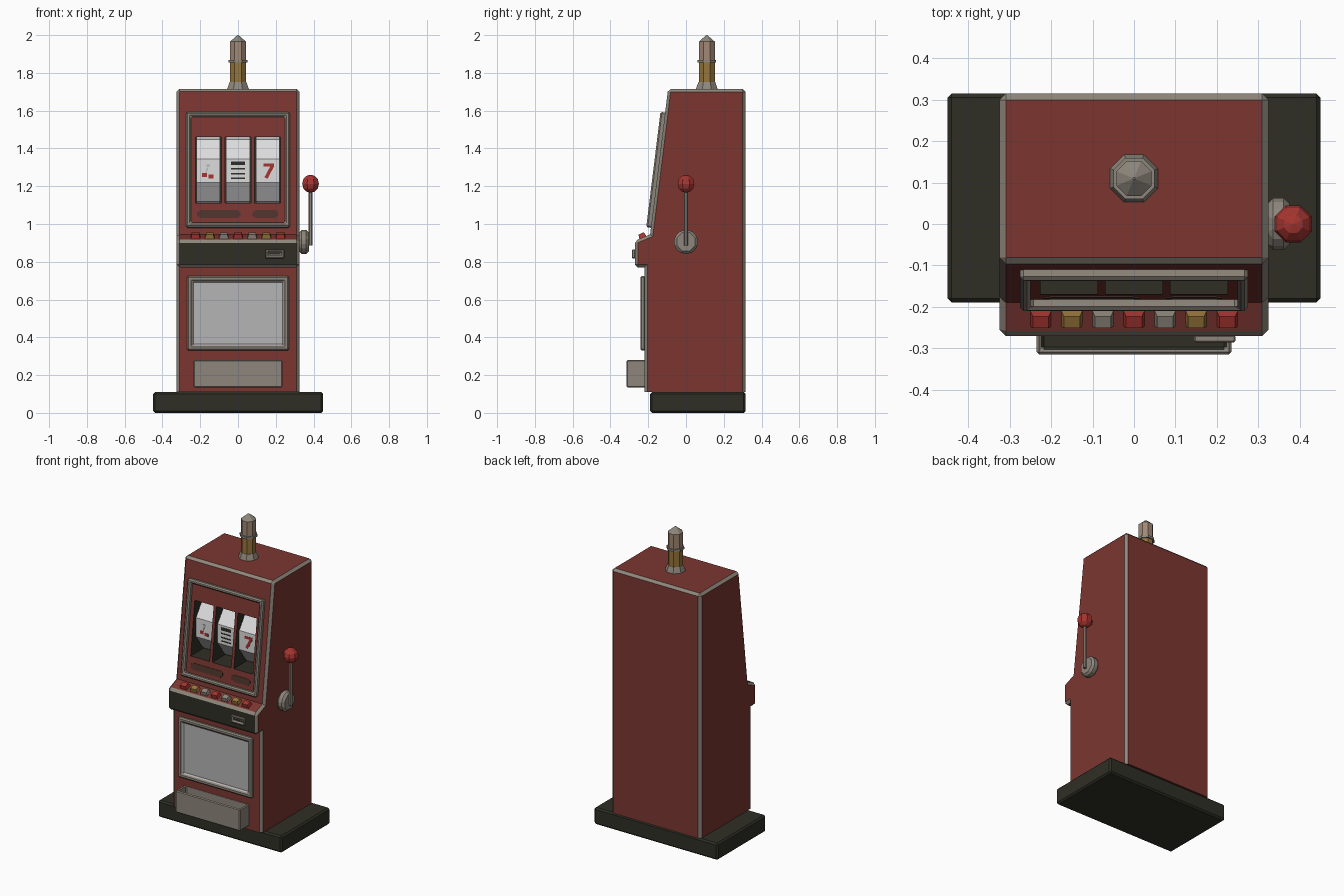
import bpy, bmesh
from math import radians, atan2, cos, pi
from mathutils import Matrix, Vector

cube = bpy.data.objects.get("Cube")
if cube:
    bpy.data.objects.remove(cube)


def material(name, *rgb):
    m = bpy.data.materials.new(name)
    m.use_nodes = True
    m.diffuse_color = (*rgb, 1)
    m.node_tree.nodes["Principled BSDF"].inputs["Base Color"].default_value = (*rgb, 1)
    return m


red = material("cabinet_red", 0.2, 0.037, 0.03)
bright = material("bright_red", 0.38, 0.035, 0.03)
dark = material("dark_olive", 0.028, 0.028, 0.019)
grey = material("warm_grey", 0.27, 0.24, 0.2)
white = material("reel_white", 0.72, 0.72, 0.72)
glass = material("panel_grey", 0.46, 0.46, 0.46)
gold = material("gold", 0.31, 0.18, 0.045)
beige = material("beige", 0.36, 0.25, 0.18)
brown = material("dark_brown", 0.075, 0.035, 0.025)


def at(x, y, z):
    return Matrix.Translation((x, y, z))


def rot(deg, axis):
    return Matrix.Rotation(radians(deg), 4, axis)


def finish(name, bm, mats, matrix=Matrix(), bevel=0):
    bm.transform(matrix)
    bmesh.ops.recalc_face_normals(bm, faces=bm.faces)
    mesh = bpy.data.meshes.new(name)
    bm.to_mesh(mesh)
    bm.free()
    for m in mats:
        mesh.materials.append(m)
    ob = bpy.data.objects.new(name, mesh)
    bpy.context.collection.objects.link(ob)
    if bevel:
        mod = ob.modifiers.new("bevel", "BEVEL")
        mod.width, mod.segments, mod.limit_method = bevel, 1, "ANGLE"
    return ob


def box(name, matrix, size, mat, bevel=0):
    bm = bmesh.new()
    bmesh.ops.create_cube(bm, size=1, matrix=Matrix.Diagonal((*size, 1)))
    return finish(name, bm, [mat], matrix, bevel)


def cone(name, n, r1, r2, h, matrix, mat, bevel=0):
    # Faceted cone or prism standing on local z = 0, flat side forward
    bm = bmesh.new()
    bmesh.ops.create_cone(bm, cap_ends=True, segments=n, radius1=r1, radius2=r2, depth=h,
                          matrix=at(0, 0, h / 2) @ rot(180 / n, "Z"))
    bmesh.ops.remove_doubles(bm, verts=bm.verts, dist=1e-5)
    return finish(name, bm, [mat], matrix, bevel)


def frame(name, matrix, size, border, sink, inner, bevel=0.008):
    # Box on local z = 0 whose top is inset and sunk; an inner of None leaves it open
    w, h, d = size
    bm = bmesh.new()
    bmesh.ops.create_cube(bm, size=1, matrix=at(0, 0, d / 2) @ Matrix.Diagonal((w, h, d, 1)))
    top = max(bm.faces, key=lambda f: f.calc_center_median().z)
    bottom = min(bm.faces, key=lambda f: f.calc_center_median().z)
    bmesh.ops.inset_region(bm, faces=[top], thickness=border, use_even_offset=True)
    hole = bmesh.ops.extrude_discrete_faces(bm, faces=[top])["faces"][0]
    bmesh.ops.translate(bm, verts=hole.verts, vec=(0, 0, -sink))
    hole.material_index = 1
    if inner is None:
        bmesh.ops.delete(bm, geom=[hole, bottom], context="FACES")
    return finish(name, bm, [grey, inner or grey], matrix, bevel)


# Base plinth
box("base", at(0, 0.0625, 0.055), (0.9, 0.505, 0.11), dark, 0.01)

# Cabinet: side profile swept across, with chamfered grey trim on the outer corners
half = 0.325
profile = [(-0.22, 0.11), (-0.22, 0.77), (-0.27, 0.77), (-0.27, 0.912),
           (-0.19, 0.945), (-0.095, 1.715), (0.315, 1.715), (0.315, 0.11)]
bm = bmesh.new()
side = bm.faces.new([bm.verts.new((-half, y, z)) for y, z in profile])
swept = bmesh.ops.extrude_face_region(bm, geom=[side])["geom"]
bmesh.ops.translate(bm, vec=(2 * half, 0, 0),
                    verts=[v for v in swept if isinstance(v, bmesh.types.BMVert)])
bmesh.ops.recalc_face_normals(bm, faces=bm.faces)
for f in bm.faces:
    if f.normal.y < -0.9 and 0.78 < f.calc_center_median().z < 0.9:
        f.material_index = 2
trim = [e for e in bm.edges if e.calc_face_angle_signed() > 0.1
        and max(v.co.z for v in e.verts) > 0.2]
bmesh.ops.bevel(bm, geom=trim, offset=0.022, offset_type="WIDTH", segments=1,
                profile=0.5, affect="EDGES", material=1)
cabinet = finish("cabinet", bm, [red, grey, dark])

# Reel windows cut into the sloping front
reel_xs = (-0.157, 0, 0.157)
for x in reel_xs:
    cutter = box("window_cutter", at(x, -0.07, 1.285), (0.137, 0.4, 0.35), dark)
    mod = cabinet.modifiers.new("window", "BOOLEAN")
    mod.operation, mod.solver, mod.object = "DIFFERENCE", "EXACT", cutter
    mod.material_mode = "TRANSFER"
    bpy.context.view_layer.objects.active = cabinet
    bpy.ops.object.modifier_apply(modifier=mod.name)
    bpy.data.objects.remove(cutter)

# Reels: ten-sided drums
reel_r, reel_y, reel_z = 0.202, 0.07, 1.283
front_y = reel_y - reel_r * cos(pi / 10)
for x in reel_xs:
    cone("reel", 10, reel_r, reel_r, 0.126,
         at(x - 0.063, reel_y, reel_z) @ rot(90, "Y"), white)


def mark(name, x, z, w, h, mat, turn=0):
    box(name, at(x, front_y, z) @ rot(turn, "Y"), (w, 0.004, h), mat)


# Painted symbols on the reels
for x, z in ((-0.178, 1.26), (-0.143, 1.252)):
    mark("cherry", x, z, 0.026, 0.02, bright)
mark("cherry_stem", -0.157, 1.31, 0.02, 0.012, glass)
mark("cherry_stem", -0.165, 1.285, 0.006, 0.03, glass, 20)
for z, h in ((1.322, 0.02), (1.292, 0.007), (1.265, 0.008), (1.242, 0.007)):
    mark("reel_bar", 0, z, 0.072, h, dark)
mark("reel_stroke_top", 0.163, 1.312, 0.056, 0.016, bright)
mark("reel_stroke", 0.166, 1.277, 0.018, 0.075, bright, 28)

# Slanted window surround and the plates beneath the reels
slope = atan2(0.095, 0.77)
panel = at(0, -0.148, 1.285) @ Matrix.Rotation(pi / 2 - slope, 4, "X")
frame("window_frame", panel @ at(0, 0, -0.002), (0.55, 0.615, 0.027), 0.025, 0.026, None)
for x, w in ((-0.102, 0.235), (0.145, 0.14)):
    box("pay_plate", panel @ at(x, -0.235, 0), (w - 0.03, 0.042, 0.006), brown)
    for s in (-1, 1):
        box("pay_plate_end", panel @ at(x + s * (w / 2 - 0.012), -0.235, 0),
            (0.02, 0.026, 0.006), brown)

# Row of tapered buttons on the console
for i, mat in enumerate((bright, gold, grey, bright, grey, gold, bright)):
    cone("button", 4, 0.036, 0.027, 0.024,
         at((i - 3) * 0.075, -0.228, 0.928) @ rot(23.6, "X")
         @ Matrix.Diagonal((1, 0.8, 1, 1)), mat)

# Coin slot
upright = rot(90, "X")
frame("coin_slot", at(0.195, -0.268, 0.842) @ upright, (0.1, 0.048, 0.018),
      0.012, 0.008, grey, 0.005)
box("coin_slit", at(0.195, -0.278, 0.842), (0.06, 0.006, 0.007), dark)

# Lower display panel and payout tray
frame("lower_panel", at(0, -0.215, 0.527) @ upright, (0.54, 0.395, 0.027), 0.028, 0.015, glass)
frame("payout_tray", at(0, -0.262, 0.135), (0.47, 0.106, 0.145), 0.012, 0.1, dark)

# Pull lever
cone("lever_hub", 8, 0.068, 0.068, 0.053, at(0.322, 0, 0.905) @ rot(90, "Y"), grey, 0.014)
cone("lever_rod", 8, 0.011, 0.011, 0.31, at(0.384, 0, 0.885), grey)
bm = bmesh.new()
bmesh.ops.create_uvsphere(bm, u_segments=8, v_segments=6, radius=0.048)
finish("lever_knob", bm, [bright], at(0.384, 0, 1.213) @ rot(22.5, "Z"))

# Lamp on the roof, stacked from bottom to top
for name, z, h, r1, r2, mat in (
        ("lamp_foot", 1.71, 0.042, 0.064, 0.048, grey),
        ("lamp_lower", 1.75, 0.108, 0.046, 0.046, gold),
        ("lamp_ring", 1.855, 0.014, 0.054, 0.054, grey),
        ("lamp_upper", 1.868, 0.097, 0.046, 0.046, beige),
        ("lamp_tip", 1.965, 0.035, 0.046, 0.003, grey)):
    cone(name, 8, r1, r2, h, at(0, 0.11, z), mat)
